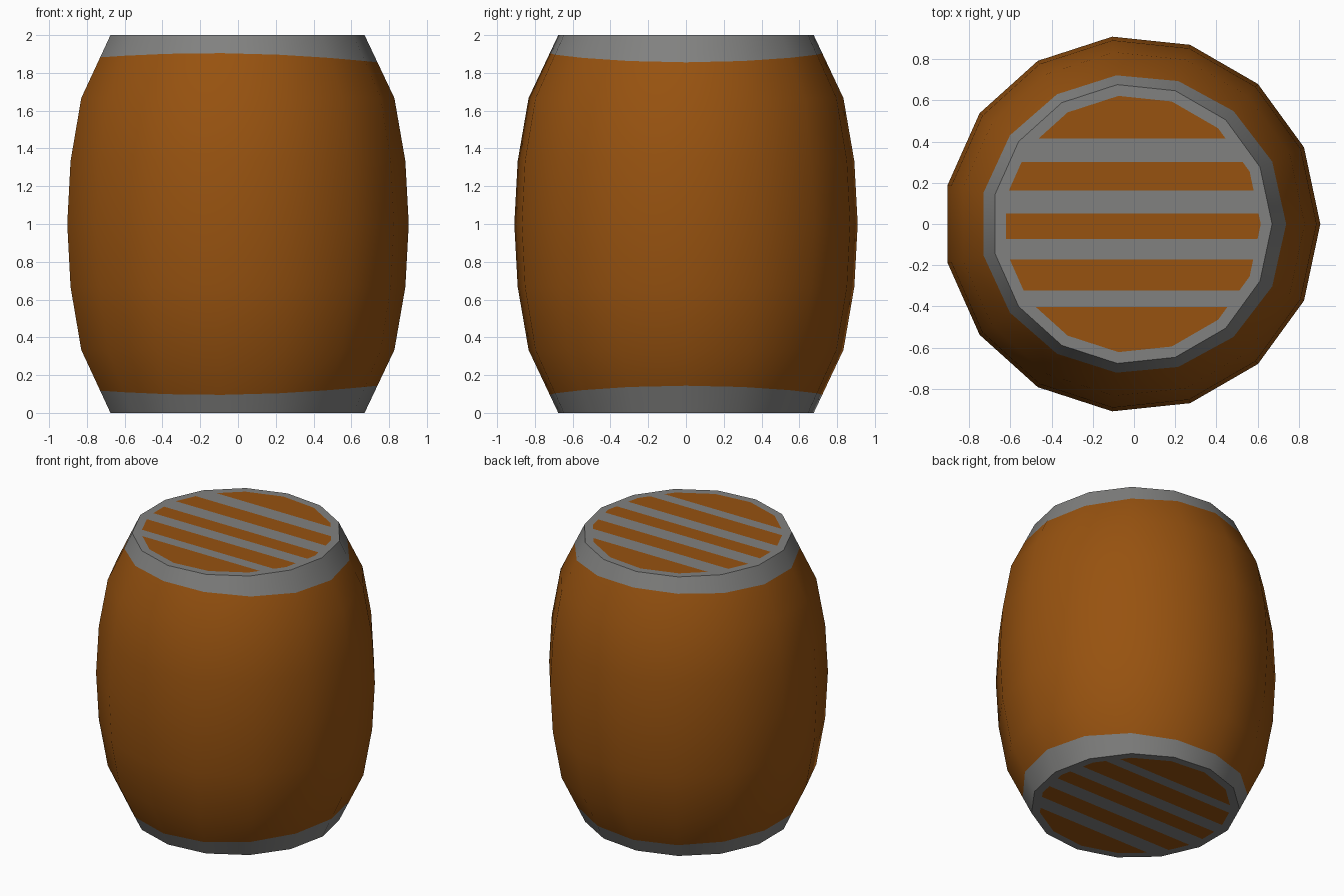
import bpy, bmesh, math
from mathutils import Vector

if "Cube" in bpy.data.objects:
    bpy.data.objects.remove(bpy.data.objects["Cube"])

SIDES = 15
CX = -0.01          # the odd-sided polygon is shifted so its bounds are centred
R_END, R_NEXT = 0.68, 0.838


def material(name, col):
    m = bpy.data.materials.new(name)
    m.diffuse_color = (*col, 1)
    m.use_nodes = True
    m.node_tree.nodes["Principled BSDF"].inputs["Base Color"].default_value = m.diffuse_color
    return m


wood = material("brown wood", (0.31, 0.085, 0.005))
metal = material("grey metal", (0.22, 0.22, 0.215))

bm = bmesh.new()


def ring(radius, height):
    """Ring of vertices; radius and height are functions of the angle."""
    out = []
    for i in range(SIDES):
        a = math.tau * i / SIDES
        r = radius(a)
        out.append(bm.verts.new((CX + r * math.cos(a), r * math.sin(a), height(a))))
    return out


def bridge(lo, hi, mat, smooth=True):
    for i in range(SIDES):
        j = (i + 1) % SIDES
        f = bm.faces.new((lo[i], lo[j], hi[j], hi[i]))
        f.material_index = mat
        f.smooth = smooth


def band(a):
    """Width of the metal rim, slightly uneven around the barrel."""
    return 0.114 + 0.0125 * math.cos(a) + 0.0175 * math.cos(2 * a)


def band_r(a):
    return R_END + (R_NEXT - R_END) * band(a) * 3


# Bulging side wall with a metal rim at each end
rings = [ring(lambda a: R_END, lambda a: 0), ring(band_r, band)]
for k, r in enumerate((R_NEXT, 0.896, 0.914, 0.896, R_NEXT), 1):
    rings.append(ring(lambda a: r, lambda a: k / 3))
rings += [ring(band_r, lambda a: 2 - band(a)), ring(lambda a: R_END, lambda a: 2)]
for k in range(len(rings) - 1):
    bridge(rings[k], rings[k + 1], 1 if k in (0, len(rings) - 2) else 0)

# Flat lids: metal border, then wood slots between metal bars
BARS = [(0.30, 0.415), (0.05, 0.162), (-0.172, -0.072), (-0.402, -0.323)]


def lid(outer, z, flip):
    inner = ring(lambda a: 0.625, lambda a: z)
    if z > 0:
        bridge(outer, inner, 1, False)
        face = bm.faces.new(inner)
    else:
        bridge(inner, outer, 1, False)
        face = bm.faces.new(inner[::-1])
    parts = [face]
    for bar in BARS:
        for y in bar:
            geom = set(parts)
            for f in parts:
                geom.update(f.edges)
                geom.update(f.verts)
            res = bmesh.ops.bisect_plane(bm, geom=list(geom), dist=1e-5,
                                         plane_co=Vector((0, y * flip, z)),
                                         plane_no=Vector((0, 1, 0)))
            parts = list({g for g in res["geom"] if isinstance(g, bmesh.types.BMFace)})
    for f in parts:
        y = f.calc_center_bounds().y * flip
        f.material_index = 1 if any(a < y < b for a, b in BARS) else 0
        f.smooth = False


lid(rings[-1], 2, 1)
lid(rings[0], 0, -1)

# Sharp edges between wall and lids
for e in bm.edges:
    if len(e.link_faces) == 2 and e.link_faces[0].smooth != e.link_faces[1].smooth:
        e.smooth = False

bm.normal_update()
mesh = bpy.data.meshes.new("barrel")
bm.to_mesh(mesh)
bm.free()
mesh.materials.append(wood)
mesh.materials.append(metal)
bpy.context.collection.objects.link(bpy.data.objects.new("barrel", mesh))
